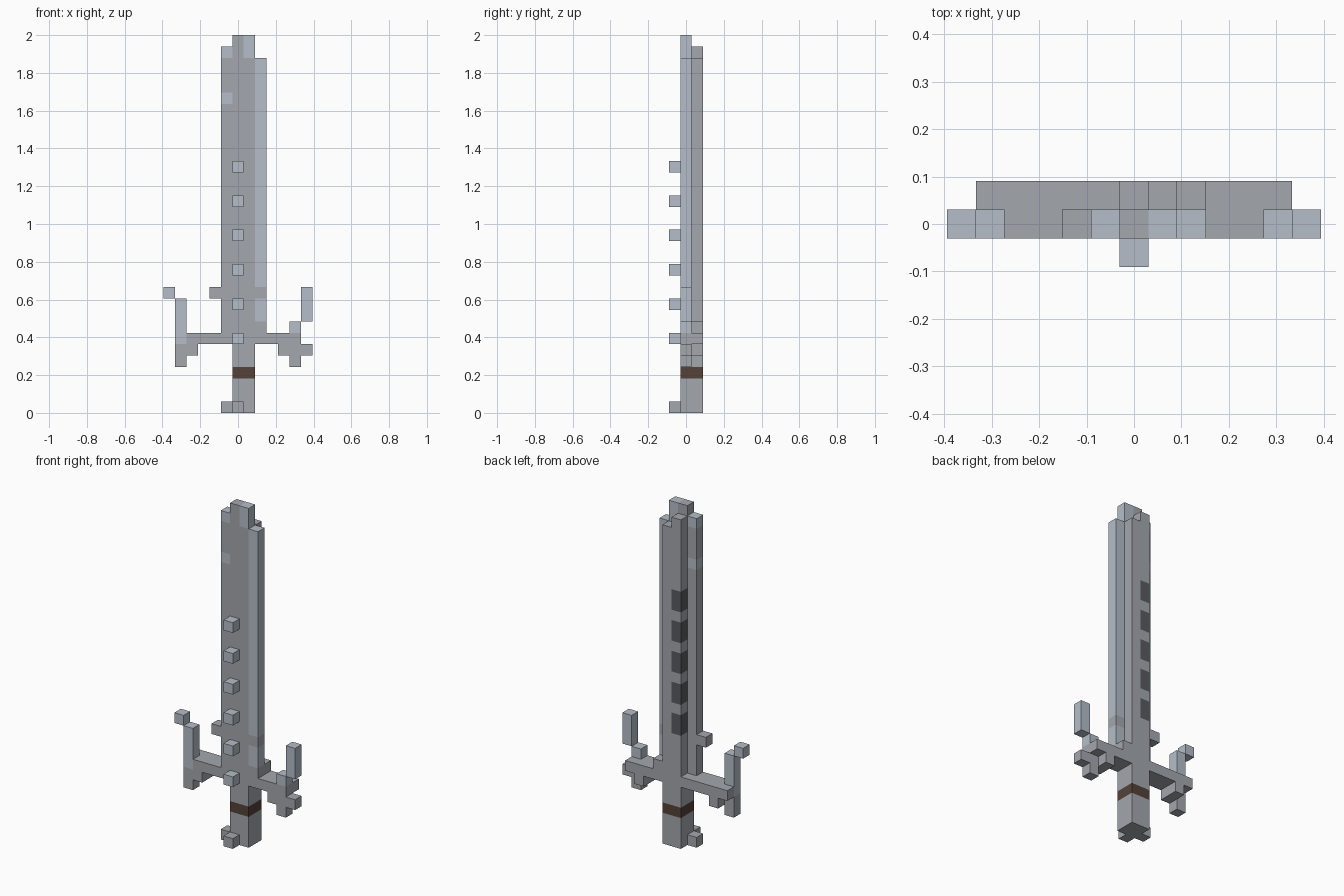
import bpy
import bmesh
from mathutils import Vector

cube = bpy.data.objects.get("Cube")
if cube:
    bpy.data.objects.remove(cube, do_unlink=True)

U = 2 / 33                              # edge of one block
ORIGIN = Vector((-6.5, -1.5, 0))        # grid corner, in blocks


def material(name, rgb):
    mat = bpy.data.materials.new(name)
    mat.use_nodes = True
    mat.diffuse_color = (*rgb, 1)
    mat.node_tree.nodes["Principled BSDF"].inputs["Base Color"].default_value = (*rgb, 1)
    return mat


STEEL = material("steel_grey", (0.367, 0.387, 0.423))
LIGHT = material("pale_steel", (0.462, 0.515, 0.578))
DARK = material("dark_grey", (0.10, 0.105, 0.115))
BROWN = material("leather_brown", (0.089, 0.054, 0.042))


def part(name, mat, *boxes):
    """One object from boxes given as (x range, y range, z range) in blocks."""
    bm = bmesh.new()
    for spans in boxes:
        low = Vector([s[0] for s in spans])
        high = Vector([s[1] for s in spans])
        verts = bmesh.ops.create_cube(bm, size=1)["verts"]
        for v in verts:
            unit = v.co + Vector((0.5, 0.5, 0.5))
            v.co = (ORIGIN + low + unit * (high - low)) * U
    mesh = bpy.data.meshes.new(name)
    bm.to_mesh(mesh)
    bm.free()
    mesh.materials.append(mat)
    obj = bpy.data.objects.new(name, mesh)
    bpy.context.collection.objects.link(obj)
    return obj


STUD, MID, BACK, FULL = (0, 1), (1, 2), (2, 3), (1, 3)
GRIP = (6, 8)

# Handle and pommel
part("handle", STEEL, (GRIP, FULL, (0, 3)), (GRIP, FULL, (4, 6)))
part("handle_band", BROWN, (GRIP, FULL, (3, 4)))
part("pommel_nubs", STEEL, ((5, 6), MID, (0, 1)), ((6, 7), STUD, (0, 1)))

# Crossguard with its drooping ends
part("guard_bar", STEEL, ((2, 11), FULL, (6, 7)), ((11, 12), FULL, (6, 7)),
     ((1, 2), BACK, (6, 7)), ((8, 9), FULL, (7, 8)))
part("guard_right_droop", STEEL, ((2, 3), FULL, (5, 6)), ((1, 2), MID, (4, 6)))
part("guard_left_droop", STEEL, ((10, 11), FULL, (5, 6)), ((11, 12), MID, (4, 6)),
     ((12, 13), MID, (5, 6)))

# Upturned prongs
part("right_prong", LIGHT, ((1, 2), MID, (6, 10)), ((0, 1), MID, (10, 11)))
part("left_prong", LIGHT, ((11, 12), MID, (7, 8)), ((12, 13), MID, (8, 11)))

# Blade core and tip
part("blade_core", STEEL, ((6, 7), MID, (7, 33)), ((7, 8), MID, (7, 31)),
     ((7, 8), BACK, (7, 31)))
part("blade_tip", LIGHT, ((7, 8), MID, (31, 33)))

# Cutting edges with patches of the other steel
part("right_edge", STEEL, ((5, 6), MID, (7, 27)), ((5, 6), MID, (28, 31)),
     ((4, 5), MID, (10, 11)))
part("right_edge_glints", LIGHT, ((5, 6), MID, (27, 28)), ((5, 6), MID, (31, 32)))
part("left_edge", LIGHT, ((8, 9), MID, (8, 10)), ((8, 9), MID, (11, 31)))
part("left_edge_patch", STEEL, ((8, 9), MID, (10, 11)))

# Back spine with repeating dark inlays
inlays = [(z, z + 2) for z in range(11, 24, 3)]
fills = [(7, 11)] + [(z, z + 1) for z in range(13, 23, 3)] + [(25, 32)]
part("spine", STEEL, *[((6, 7), BACK, z) for z in fills])
part("spine_inlays", DARK, *[((6, 7), BACK, z) for z in inlays])

# Row of studs down the front
part("front_studs", LIGHT, *[((6, 7), STUD, (z, z + 1)) for z in range(6, 22, 3)])
